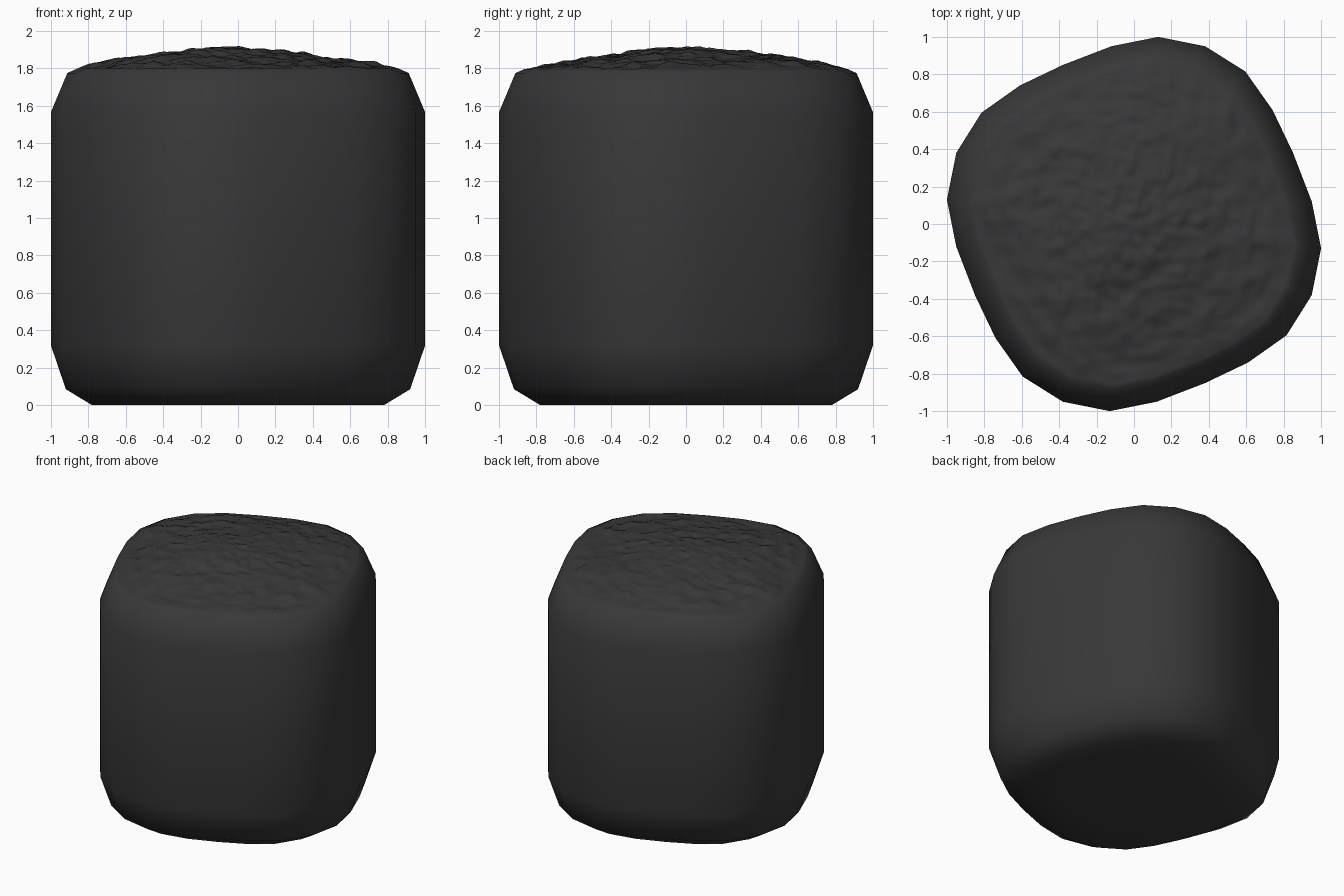
import bpy, bmesh, math
from mathutils import Vector, noise

if "Cube" in bpy.data.objects:
    bpy.data.objects.remove(bpy.data.objects["Cube"])

mat = bpy.data.materials.new("charcoal")
mat.diffuse_color = (0.04, 0.04, 0.04, 1)
mat.use_nodes = True
mat.node_tree.nodes["Principled BSDF"].inputs["Base Color"].default_value = mat.diffuse_color

# Rounded-square outline: one quarter, turned four times
quarter = [(1.0, -0.13), (0.95, 0.12), (0.85, 0.38), (0.74, 0.61), (0.595, 0.815), (0.38, 0.95)]
outline = []
for k in range(4):
    for x, y in quarter:
        for _ in range(k):
            x, y = -y, x
        outline.append((x, y))


def finish(bm, name):
    bmesh.ops.recalc_face_normals(bm, faces=bm.faces)
    for f in bm.faces:
        f.smooth = True
    me = bpy.data.meshes.new(name)
    bm.to_mesh(me)
    bm.free()
    ob = bpy.data.objects.new(name, me)
    bpy.context.collection.objects.link(ob)
    me.materials.append(mat)
    return ob


def bridge(bm, a, b):
    n = len(a)
    for i in range(n):
        bm.faces.new((a[i], a[(i + 1) % n], b[(i + 1) % n], b[i]))


# Body: stacked outlines with rounded lower and upper edges
profile = [(0.5, 0.0), (0.78, 0.0), (0.92, 0.085), (1.0, 0.32), (1.0, 0.95),
           (1.0, 1.565), (0.912, 1.775), (0.86, 1.798)]
bm = bmesh.new()
rings = [[bm.verts.new((x * s, y * s, z)) for x, y in outline] for s, z in profile]
for a, b in zip(rings, rings[1:]):
    bridge(bm, a, b)
bm.faces.new(rings[0][::-1])
finish(bm, "body")

# Rough top: shallow dome with fine bumps, fading out at the rim
SUB, RINGS, RIM = 6, 48, 0.87
dense = []
for i, (x, y) in enumerate(outline):
    nx, ny = outline[(i + 1) % len(outline)]
    for j in range(SUB):
        t = j / SUB
        dense.append((x + (nx - x) * t, y + (ny - y) * t))


def height(x, y, r):
    p = Vector((x, y, 0.3))
    bump = 0.016 * noise.noise(p * 9) + 0.012 * noise.noise(p * 19) + 0.02 * noise.noise(p * 2.5)
    return 1.795 + 0.115 * (1 - r ** 1.6) + bump * min(1, (1 - r) * 10)


bm = bmesh.new()
centre = bm.verts.new((0, 0, height(0, 0, 0)))
prev = None
for k in range(1, RINGS + 1):
    r = k / RINGS
    ring = [bm.verts.new((x * r * RIM, y * r * RIM, height(x * r * RIM, y * r * RIM, r))) for x, y in dense]
    if prev:
        bridge(bm, prev, ring)
    else:
        for i in range(len(ring)):
            bm.faces.new((centre, ring[i], ring[(i + 1) % len(ring)]))
    prev = ring
finish(bm, "rough_top")
